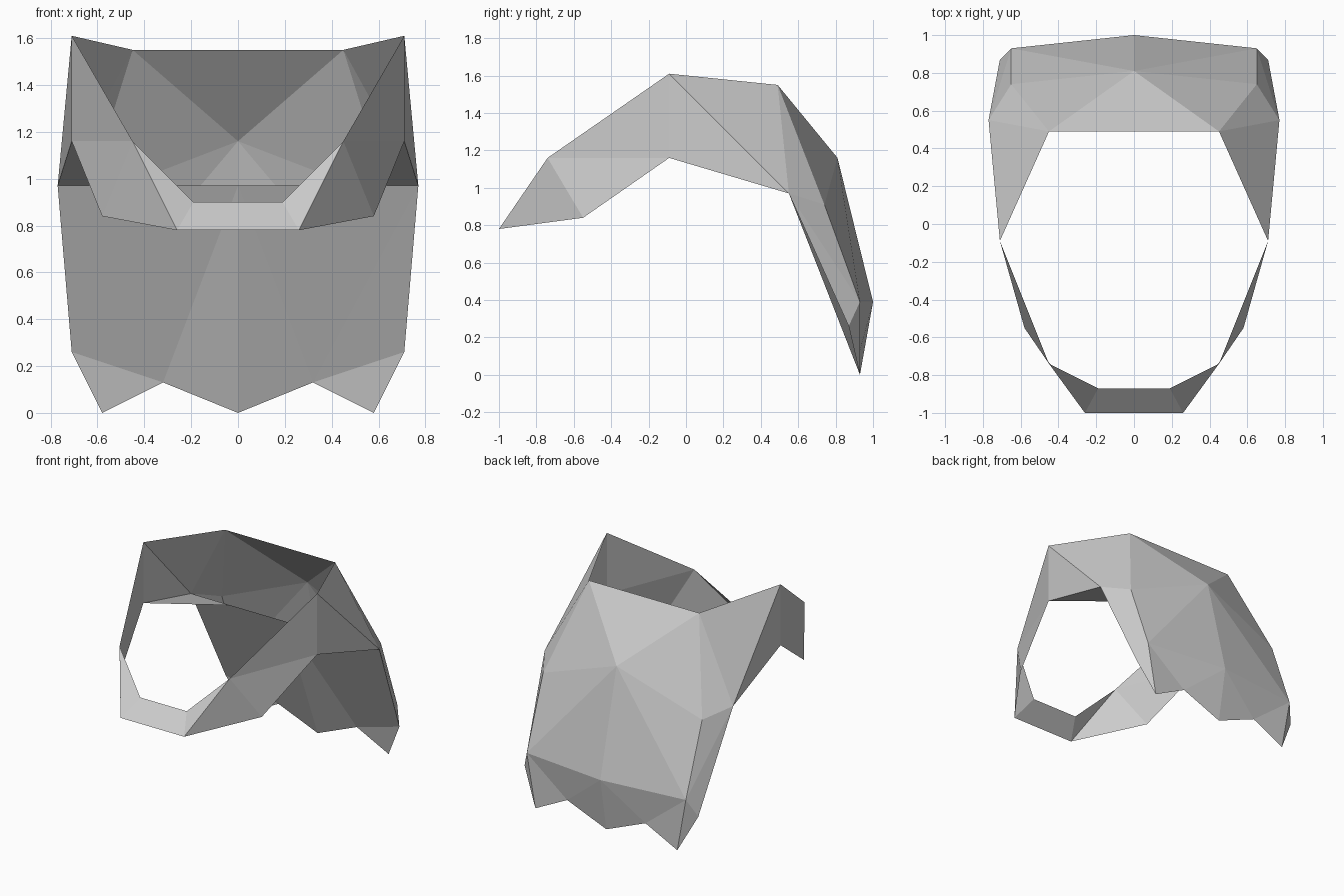
import bpy

cube = bpy.data.objects.get("Cube")
if cube:
    bpy.data.objects.remove(cube, do_unlink=True)

# One plain grey for the whole mask
grey = bpy.data.materials.new("plain_grey")
grey.use_nodes = True
grey.diffuse_color = (0.6, 0.6, 0.6, 1)
bsdf = next(n for n in grey.node_tree.nodes if n.type == "BSDF_PRINCIPLED")
bsdf.inputs["Base Color"].default_value = (0.6, 0.6, 0.6, 1)

# Named corner points of one half
points = {
    "peak": (0.71, -0.09, 1.61), "cheek": (0.71, -0.09, 1.16),
    "brow": (0.45, -0.74, 1.16), "jaw": (0.58, -0.55, 0.84),
    "lip": (0.19, -0.87, 0.90), "chin": (0.26, -1.0, 0.78),
    "lip_mid": (0, -0.87, 0.90), "chin_mid": (0, -1.0, 0.78),
    "crown": (0.45, 0.49, 1.55), "crown_mid": (0, 0.49, 1.55),
    "ear": (0.77, 0.55, 0.97), "shoulder": (0.65, 0.74, 0.91),
    "nape": (0, 0.81, 1.16), "hip": (0.65, 0.93, 0.39),
    "spine": (0, 1.0, 0.39), "flank": (0.71, 0.87, 0.26),
    "tip": (0.58, 0.93, 0), "notch": (0.32, 0.93, 0.13),
    "tail": (0, 0.93, 0), "inner": (0.45, 0.55, 0.97),
    "inner_mid": (0, 0.55, 0.97),
}


def panel(name, *faces):
    """Flat-shaded facets between named points, mirrored across x."""
    facets = [f.split() for f in faces]
    used = list(dict.fromkeys(p for f in facets for p in f))
    mesh = bpy.data.meshes.new(name)
    mesh.from_pydata([points[p] for p in used], [],
                     [[used.index(p) for p in f] for f in facets])
    mesh.materials.append(grey)
    obj = bpy.data.objects.new(name, mesh)
    bpy.context.collection.objects.link(obj)
    mirror = obj.modifiers.new("mirror", "MIRROR")
    mirror.use_clip = True
    return obj


# Band round the face opening
panel("front_band", "peak brow cheek", "brow jaw cheek", "brow chin jaw",
      "brow lip chin", "lip lip_mid chin_mid chin")

# Side facets joining the band to the hood
panel("side_panel", "peak cheek ear", "peak ear crown")

# Outer hood falling down the back
panel("back_hood", "crown ear shoulder", "crown shoulder nape",
      "crown nape crown_mid", "shoulder hip nape", "nape hip spine",
      "ear hip shoulder", "ear flank hip")

# Pointed hem under the hood
panel("pointed_hem", "flank tip hip", "hip tip notch",
      "hip notch spine", "spine notch tail")

# Inner lining facing the front
panel("inner_lining", "inner inner_mid notch", "inner_mid tail notch",
      "ear inner notch", "ear notch flank", "flank notch tip",
      "cheek inner ear")
